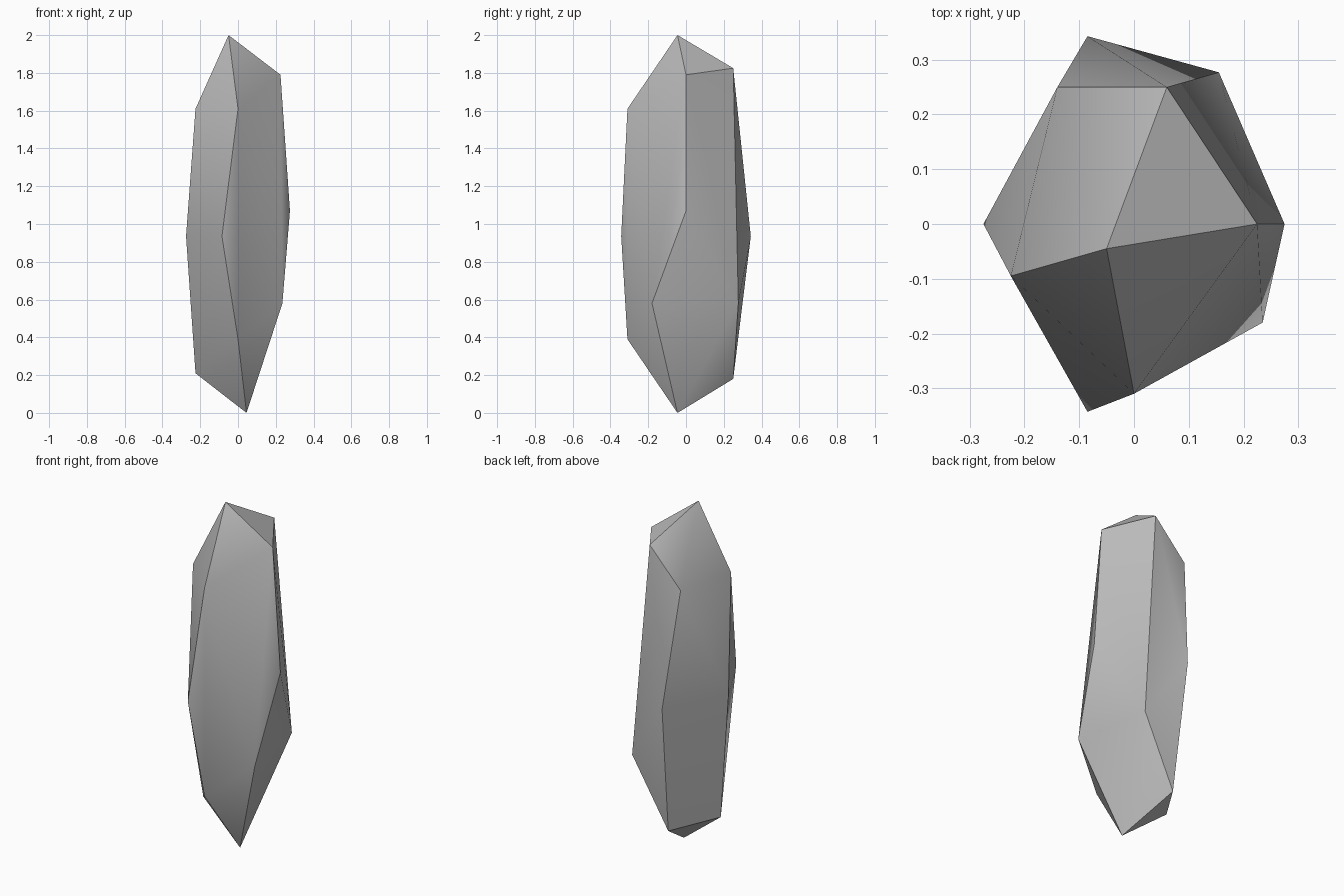
import bpy, bmesh, math

cube = bpy.data.objects.get("Cube")
if cube:
    bpy.data.objects.remove(cube, do_unlink=True)

# Single stone colour
stone = bpy.data.materials.new("stone_grey")
stone.use_nodes = True
grey = (0.5, 0.5, 0.5, 1)
stone.diffuse_color = grey
stone.node_tree.nodes["Principled BSDF"].inputs["Base Color"].default_value = grey

# Corner points of the shard, from tip to foot
crown = [(-.05, -.045, 2), (.06, .25, 1.825), (.225, 0, 1.79),
         (0, -.31, 1.61), (-.225, -.095, 1.61), (-.14, .25, 1.61)]
waist = [(.275, 0, 1.07), (-.085, -.343, .935), (-.085, .343, .935),
         (-.275, 0, .935), (.235, -.18, .58), (.155, .277, .58)]
foot = [(0, -.31, .39), (-.225, 0, .21), (-.06, .25, .18), (.045, -.045, 0)]

# Wrap the corners in a faceted skin
bm = bmesh.new()
for corner in crown + waist + foot:
    bm.verts.new(corner)
bmesh.ops.convex_hull(bm, input=bm.verts)
bmesh.ops.recalc_face_normals(bm, faces=bm.faces)
mesh = bpy.data.meshes.new("crystal_shard")
bm.to_mesh(mesh)
bm.free()
mesh.materials.append(stone)
shard = bpy.data.objects.new("crystal_shard", mesh)
bpy.context.collection.objects.link(shard)

# Soft shading across shallow creases, sharp along the main ridges
bpy.ops.object.select_all(action="DESELECT")
shard.select_set(True)
bpy.context.view_layer.objects.active = shard
bpy.ops.object.shade_smooth_by_angle(angle=math.radians(30))
